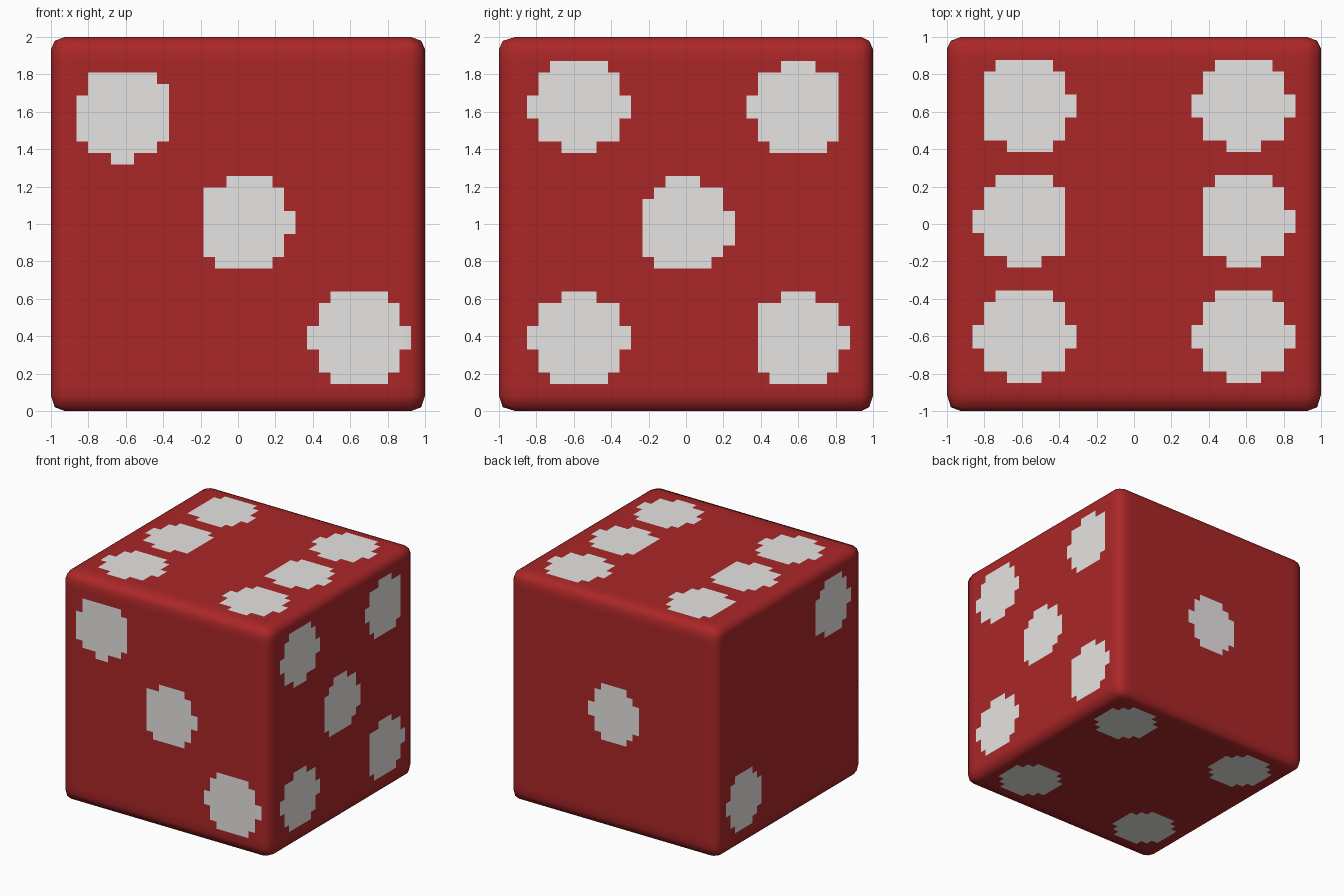
import bpy
import bmesh
from mathutils import Vector

if "Cube" in bpy.data.objects:
    bpy.data.objects.remove(bpy.data.objects["Cube"])

PITCH = 0.0617          # size of one surface grid cell
OFFSET = (0.0, 0.014, 0.009)
ROUND = 0.07            # edge rounding radius
PIP_R2 = 16.4           # squared pip radius, in cells


def make_material(name, rgb):
    m = bpy.data.materials.new(name)
    m.diffuse_color = (*rgb, 1.0)
    m.use_nodes = True
    m.node_tree.nodes["Principled BSDF"].inputs["Base Color"].default_value = m.diffuse_color
    return m


# Pip centres in grid cells, keyed by (axis, side); the two in-face axes ascend
PIPS = {
    (1, -1): [(-9.95, 9.4), (0.6, -0.05), (10.5, -10.0)],            # front: 3
    (1, 1): [(-0.3, 0.0)],                                          # back: 1
    (0, 1): [(-9.5, 10.04), (9.4, 9.9), (-0.2, -0.25),
             (-9.5, -10.04), (9.6, -10.1)],                          # right: 5
    (0, -1): [(-9.7, 9.95), (9.7, -10.0)],                           # left: 2
    (2, 1): [(-9.45, 10.02), (9.5, 10.04), (-9.6, 0.1), (9.6, 0.1),
             (-9.5, -9.96), (9.5, -9.96)],                           # top: 6
    (2, -1): [(x, y) for x in (-10, 10) for y in (-10, 10)],         # bottom: 4
}


def rounded(p):
    """Push a point of the sharp cube onto the rounded cube."""
    lim = 1.0 - ROUND
    core = Vector([max(-lim, min(lim, c)) for c in p])
    return core + (p - core).normalized() * ROUND + Vector((0, 0, 1))


coords = [[-1.0] + [k * PITCH + o for k in range(-15, 16)] + [1.0] for o in OFFSET]
n = len(coords[0])

# Six gridded sides, with cells inside a pip circle coloured white
bm = bmesh.new()
for (axis, side), centres in PIPS.items():
    ua, va = [a for a in range(3) if a != axis]
    grid = []
    for i in range(n):
        row = []
        for j in range(n):
            p = Vector((0, 0, 0))
            p[axis], p[ua], p[va] = side, coords[ua][i], coords[va][j]
            row.append(bm.verts.new(rounded(p)))
        grid.append(row)
    for i in range(n - 1):
        for j in range(n - 1):
            f = bm.faces.new((grid[i][j], grid[i + 1][j],
                              grid[i + 1][j + 1], grid[i][j + 1]))
            u, v = i - 15.5, j - 15.5
            f.material_index = int(any((u - cu) ** 2 + (v - cv) ** 2 < PIP_R2
                                       for cu, cv in centres))
            f.smooth = True
bmesh.ops.remove_doubles(bm, verts=bm.verts, dist=0.0005)
bmesh.ops.recalc_face_normals(bm, faces=bm.faces)

mesh = bpy.data.meshes.new("die_body")
bm.to_mesh(mesh)
bm.free()
mesh.materials.append(make_material("red body", (0.41, 0.02, 0.021)))
mesh.materials.append(make_material("white pips", (0.80, 0.78, 0.77)))
bpy.context.collection.objects.link(bpy.data.objects.new("die_body", mesh))
